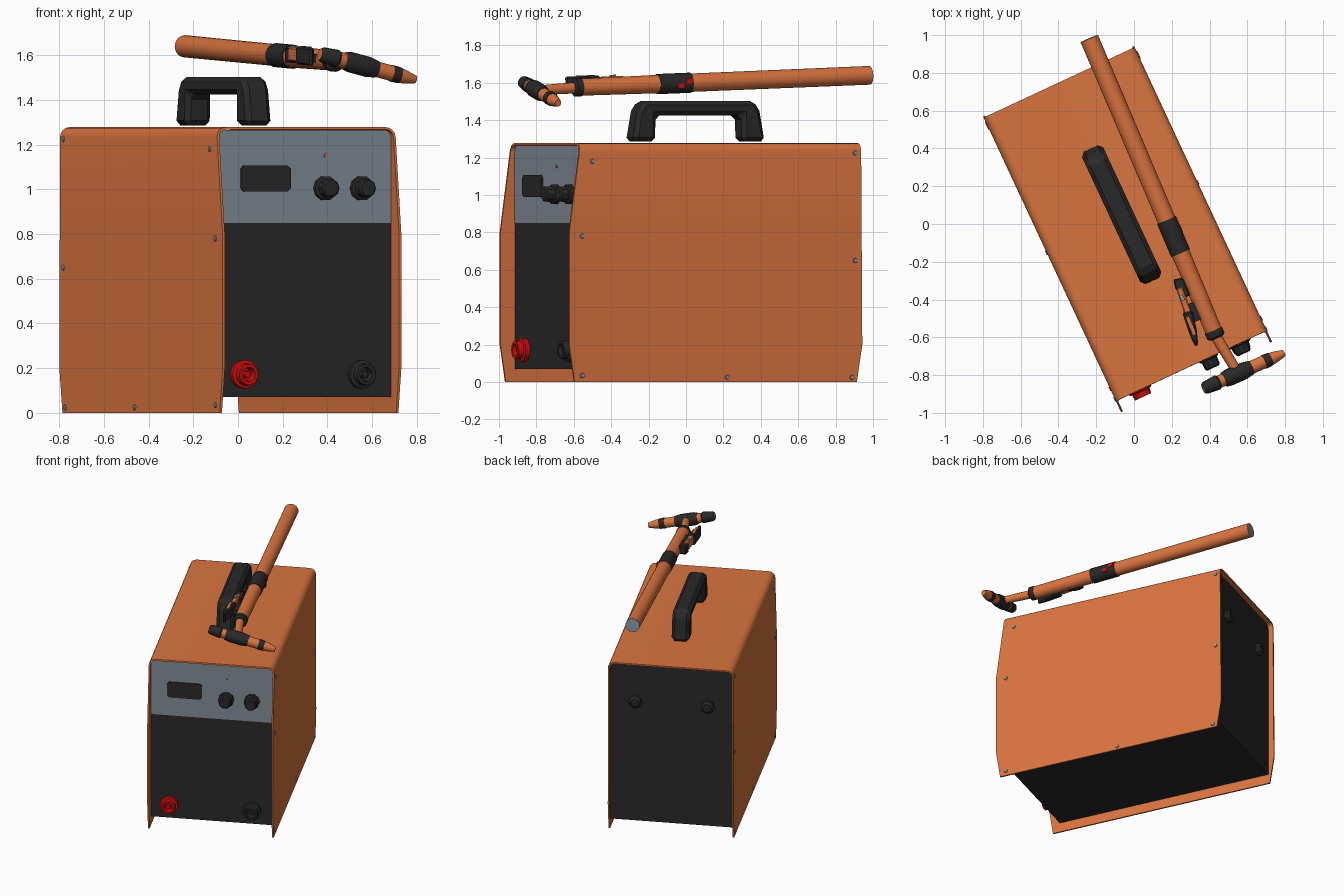
import bpy, bmesh, math
from mathutils import Matrix, Vector

if "Cube" in bpy.data.objects:
    bpy.data.objects.remove(bpy.data.objects["Cube"])


def material(name, rgb):
    m = bpy.data.materials.new(name)
    m.diffuse_color = (*rgb, 1)
    m.use_nodes = True
    m.node_tree.nodes["Principled BSDF"].inputs["Base Color"].default_value = m.diffuse_color
    return m


ORANGE = material("orange", (0.70, 0.175, 0.05))
BLACK = material("black", (0.022, 0.022, 0.022))
GREY = material("panel_grey", (0.22, 0.26, 0.31))
RED = material("red", (0.60, 0.004, 0.004))
STEEL = material("screw_steel", (0.24, 0.30, 0.36))

# the cabinet stands turned 25 degrees about z
CAB = Matrix.Translation((-0.035, -0.025, 0)) @ Matrix.Rotation(math.radians(25), 4, 'Z')


def finish(bm, name, mats, frame, smooth=None, bevel=0):
    bmesh.ops.recalc_face_normals(bm, faces=bm.faces)
    me = bpy.data.meshes.new(name)
    bm.to_mesh(me)
    bm.free()
    for m in mats:
        me.materials.append(m)
    ob = bpy.data.objects.new(name, me)
    bpy.context.collection.objects.link(ob)
    ob.matrix_world = frame
    if bevel:
        b = ob.modifiers.new("bevel", 'BEVEL')
        b.width = bevel
        b.segments = 1
    if smooth:
        bpy.ops.object.select_all(action='DESELECT')
        ob.select_set(True)
        bpy.context.view_layer.objects.active = ob
        bpy.ops.object.shade_smooth_by_angle(angle=math.radians(smooth))
    return ob


def prism(name, pts, axis, lo, hi, mat, frame=CAB, bevel=0):
    """Extrude a 2D outline along axis (x: pts are y,z / y: x,z / z: x,y)."""
    def co(p, d):
        v = list(p)
        v.insert('xyz'.index(axis), d)
        return v
    bm = bmesh.new()
    a = [bm.verts.new(co(p, lo)) for p in pts]
    b = [bm.verts.new(co(p, hi)) for p in pts]
    bm.faces.new(a)
    bm.faces.new(b)
    for i in range(len(pts)):
        j = (i + 1) % len(pts)
        bm.faces.new((a[i], a[j], b[j], b[i]))
    return finish(bm, name, [mat], frame, bevel=bevel)


def rect(u0, u1, v0, v1):
    return [(u0, v0), (u1, v0), (u1, v1), (u0, v1)]


def lathe(name, stations, mats, frame, seg=20, smooth=35, caps=(0, -1)):
    """Turn (distance, radius, colour index of next span) about the local -y axis."""
    bm = bmesh.new()
    rings = []
    for d, r, _ in stations:
        rings.append([bm.verts.new((r * math.cos(2 * math.pi * k / seg), -d,
                                    r * math.sin(2 * math.pi * k / seg))) for k in range(seg)])
    for i in range(len(rings) - 1):
        for k in range(seg):
            n = (k + 1) % seg
            f = bm.faces.new((rings[i][k], rings[i][n], rings[i + 1][n], rings[i + 1][k]))
            f.material_index = stations[i][2]
    for ring, c in ((rings[0], caps[0]), (rings[-1], caps[1])):
        f = bm.faces.new(ring)
        f.material_index = c if c >= 0 else stations[-1][2]
    return finish(bm, name, mats, frame, smooth)


def aim(p0, p1):
    """Frame at p0 whose -y axis points to p1."""
    y = (Vector(p0) - Vector(p1)).normalized()
    x = y.cross(Vector((0, 0, 1))).normalized()
    z = x.cross(y)
    m = Matrix((x, y, z)).transposed().to_4x4()
    return Matrix.Translation(p0) @ m


def at(x, y, z, turn=0):
    return CAB @ Matrix.Translation((x, y, z)) @ Matrix.Rotation(math.radians(turn), 4, 'Z')


def interp(table, z):
    for (z0, y0), (z1, y1) in zip(table, table[1:]):
        if z <= z1:
            return y0 + (y1 - y0) * (z - z0) / (z1 - z0)
    return table[-1][1]


def arch(w, top, rad, levels):
    """Inverted U outline from bottom right over the top to bottom left."""
    right = [(w, z) for z in levels]
    right += [(w - rad + rad * math.cos(a), top - rad + rad * math.sin(a))
              for a in [math.pi / 2 * k / 4 for k in range(5)]]
    return right + [(-x, z) for x, z in reversed(right)]


# orange cover: U-shaped sheet with sloped front edge
FRONT = [(0, -0.835), (0.2, -0.866), (0.8, -0.866), (1.28, -0.80)]
BACK = [(0, 0.83), (0.2, 0.862), (1.28, 0.855)]
outer = arch(0.441, 1.278, 0.045, (0, 0.2, 0.8))
inner = arch(0.430, 1.267, 0.034, (0, 0.2, 0.8))
bm = bmesh.new()
rows = [[bm.verts.new((x, interp(t, z), z)) for x, z in sec]
        for sec, t in ((outer, FRONT), (outer, BACK), (inner, BACK), (inner, FRONT))]
for r in range(4):
    a, b = rows[r], rows[(r + 1) % 4]
    for i in range(len(a) - 1):
        bm.faces.new((a[i], a[i + 1], b[i + 1], b[i]))
for i in (0, -1):
    bm.faces.new([row[i] for row in rows])
finish(bm, "cover", [ORANGE], CAB, 30)

# black inner body and front panels
prism("inner_body", arch(0.429, 1.266, 0.034, (0.07,)), 'y', -0.775, 0.82, BLACK)
prism("control_panel", arch(0.429, 1.266, 0.034, (0.85,)), 'y', -0.783, -0.775, GREY)
prism("lower_front_panel", rect(-0.429, 0.429, 0.07, 0.85), 'y', -0.782, -0.775, BLACK)

# display with clipped corners and indicator lamp
c = 0.015
x0, x1, z0, z1 = -0.315, -0.07, 0.99, 1.107
prism("display", [(x0 + c, z0), (x1 - c, z0), (x1, z0 + c), (x1, z1 - c),
                  (x1 - c, z1), (x0 + c, z1), (x0, z1 - c), (x0, z0 + c)],
      'y', -0.792, -0.78, BLACK)
lathe("indicator_lamp", [(0, 0.009, 0), (0.006, 0.007, 0)], [ORANGE],
      at(0.105, -0.782, 1.152), 8)

# control knobs, output sockets, rear fixings
for i, x in enumerate((0.10, 0.28)):
    lathe(f"control_knob_{i + 1}", [(0, 0.055, 0), (0.025, 0.055, 0), (0.03, 0.044, 0),
                                    (0.07, 0.042, 0), (0.078, 0.034, 0)],
          [BLACK], at(x, -0.782, 1.005), 10, 30)
for name, x, mat in (("red_socket", -0.30, RED), ("black_socket", 0.28, BLACK)):
    lathe(name, [(0, 0.064, 0), (0.025, 0.064, 0), (0.03, 0.05, 0), (0.06, 0.047, 0),
                 (0.06, 0.032, 0), (0.012, 0.030, 0), (0.012, 0.016, 0),
                 (0.045, 0.014, 0)], [mat], at(x, -0.782, 0.172), 16)
for i, x in enumerate((-0.255, 0.255)):
    lathe(f"rear_fixing_{i + 1}", [(0, 0.047, 0), (0.02, 0.047, 0), (0.035, 0.03, 0)],
          [BLACK], at(x, 0.82, 0.98, 180), 8, 20)

# side screws, mirrored on both sides
for side in (1, -1):
    for i, (y, z) in enumerate(((0.82, 1.225), (0.82, 0.65), (0.80, 0.025), (0.065, 0.025),
                                (-0.79, 0.035), (-0.79, 0.78), (-0.73, 1.18))):
        lathe(f"screw_{'right' if side > 0 else 'left'}_{i + 1}",
              [(0, 0.014, 0), (0.006, 0.011, 0)], [STEEL],
              at(side * 0.44, y, z, side * 90), 8)

# carrying handle
half = [(0.39, 1.285), (0.36, 1.45), (0.325, 1.503)]
hole = [(0.252, 1.425), (0.257, 1.285)]
outline = half + [(-y, z) for y, z in reversed(half)] + \
    [(-y, z) for y, z in reversed(hole)] + hole
prism("handle", [(y + 0.08, z) for y, z in outline], 'x', -0.058, 0.066, BLACK, bevel=0.022)

# torch tube with black grip band and front collar
TORCH = aim((-0.237, 0.982, 1.64), (0.432, -0.59, 1.575))
lathe("torch_tube", [(0, 0.05, 0), (1.045, 0.049, 0), (1.045, 0.054, 1), (1.235, 0.054, 1),
                     (1.235, 0.049, 0), (1.68, 0.045, 0), (1.68, 0.049, 1), (1.715, 0.049, 1),
                     (1.725, 0.035, 1)], [ORANGE, BLACK, STEEL], TORCH, 24, caps=(2, 1))
for i, (d, z) in enumerate(((1.05, 0.012), (1.10, -0.014))):
    prism(f"band_mark_{i + 1}", rect(-d - 0.035, -d, z - 0.014, z + 0.014),
          'x', 0.048, 0.056, RED, TORCH)

# neck and cross head
neck = aim((0.434, -0.595, 1.573), (0.55, -0.79, 1.56))
lathe("torch_neck", [(0, 0.03, 0), (0.22, 0.026, 0)], [ORANGE], neck, 16)
lathe("torch_head", [(0, 0.026, 1), (0.012, 0.034, 1), (0.085, 0.040, 1), (0.092, 0.034, 0),
                     (0.122, 0.034, 0), (0.122, 0.040, 1), (0.15, 0.046, 1), (0.24, 0.046, 1),
                     (0.285, 0.038, 1), (0.285, 0.035, 0), (0.36, 0.035, 0), (0.36, 0.038, 1),
                     (0.40, 0.036, 1), (0.40, 0.033, 0), (0.42, 0.032, 0), (0.48, 0.018, 0)],
      [ORANGE, BLACK], aim((0.367, -0.872, 1.605), (0.797, -0.682, 1.49)), 20)

# trigger on the left of the tube, in the torch frame (x sideways, -y forward)
prism("trigger_mount", [(-0.04, -1.36), (-0.09, -1.35), (-0.10, -1.40), (-0.075, -1.46),
                        (-0.04, -1.46)], 'z', -0.02, 0.045, BLACK, TORCH, 0.006)
prism("trigger_lever", [(-0.06, -1.40), (-0.095, -1.40), (-0.108, -1.55), (-0.118, -1.70),
                        (-0.10, -1.70), (-0.07, -1.56)], 'z', -0.012, 0.05, ORANGE, TORCH, 0.006)
prism("trigger_pad", [(-0.062, -1.54), (-0.115, -1.53), (-0.125, -1.66), (-0.122, -1.72),
                      (-0.105, -1.72), (-0.08, -1.64)], 'z', -0.022, 0.058, BLACK, TORCH, 0.008)
prism("trigger_slot", rect(-0.108, -0.092, -1.66, -1.56), 'z', 0.055, 0.061, ORANGE, TORCH)
prism("trigger_bridge", rect(-0.085, -0.03, -1.60, -1.50), 'z', -0.012, 0.025, BLACK, TORCH)
prism("trigger_pin", rect(-0.095, -0.075, -1.47, -1.44), 'z', 0.03, 0.058, STEEL, TORCH)
